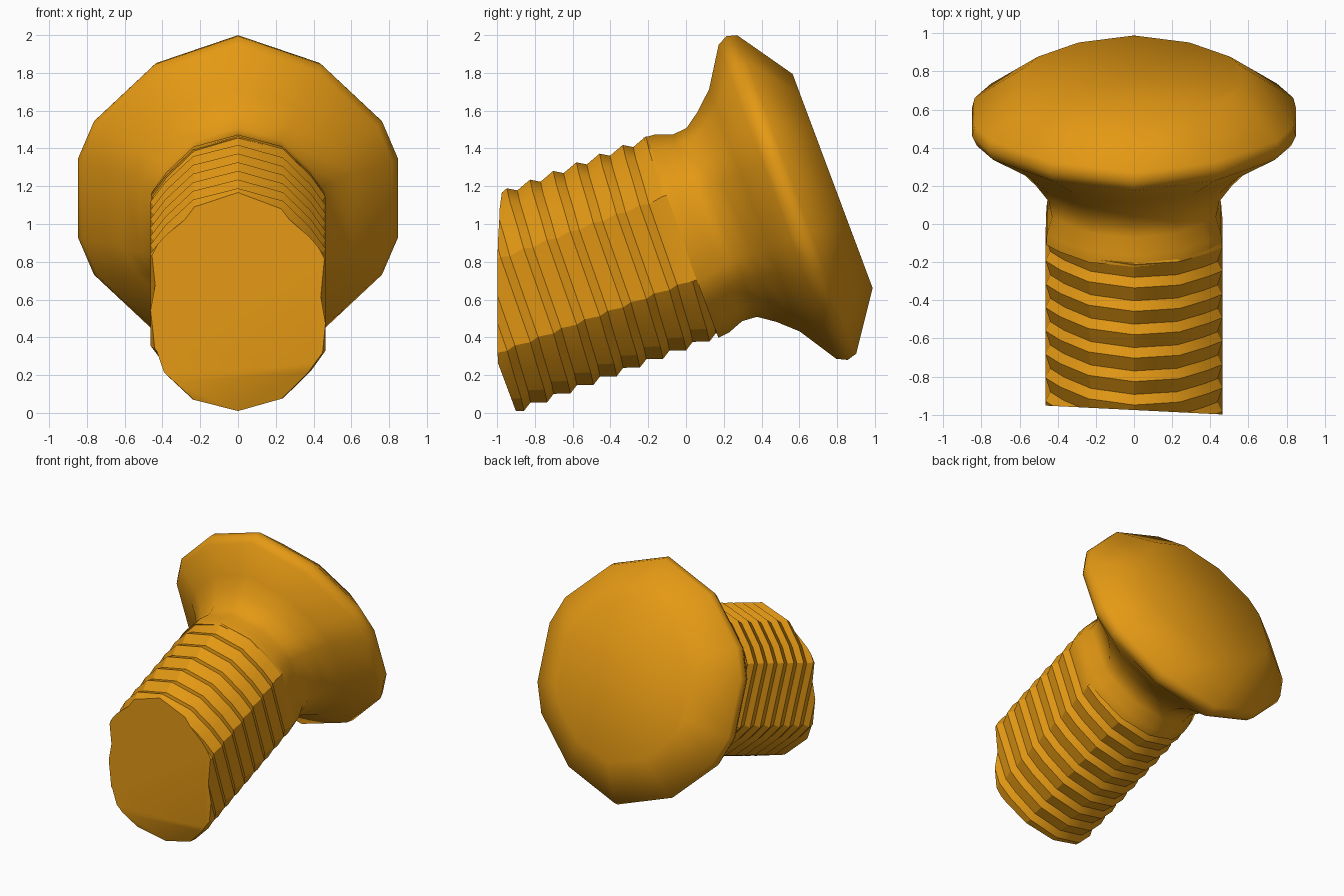
import bpy, bmesh, math
from mathutils import Vector

if "Cube" in bpy.data.objects:
    bpy.data.objects.remove(bpy.data.objects["Cube"])

ANG = math.radians(20.5)
D = Vector((0, math.cos(ANG), math.sin(ANG)))     # screw axis
N = Vector((0, -math.sin(ANG), math.cos(ANG)))    # across the axis, upward
CENTRE = 0.878


def mirror_section(quarter):
    """Quarter section (top to side) mirrored to a full 14-sided ring."""
    half = quarter + [(x, -n) for x, n in reversed(quarter)]
    return half + [(-x, n) for x, n in reversed(half[1:-1])]


SHANK = mirror_section([(0, 1), (.42, .88), (.68, .615), (.815, .42)])
HEAD = mirror_section([(0, 1), (.482, .825), (.833, .474), (.927, .241)])
COUNT = len(SHANK)


def point(s, r, j, blend=0.0):
    x = SHANK[j][0] * (1 - blend) + HEAD[j][0] * blend
    n = SHANK[j][1] * (1 - blend) + HEAD[j][1] * blend
    return D * s + N * (CENTRE + n * r) + Vector((x * r, 0, 0))


orange = bpy.data.materials.new("orange")
orange.diffuse_color = (0.78, 0.32, 0.007, 1)
orange.use_nodes = True
orange.node_tree.nodes["Principled BSDF"].inputs["Base Color"].default_value = orange.diffuse_color


def finish(bm, name, angle):
    bmesh.ops.recalc_face_normals(bm, faces=bm.faces)
    me = bpy.data.meshes.new(name)
    bm.to_mesh(me)
    bm.free()
    ob = bpy.data.objects.new(name, me)
    bpy.context.collection.objects.link(ob)
    me.materials.append(orange)
    bpy.ops.object.select_all(action='DESELECT')
    ob.select_set(True)
    bpy.context.view_layer.objects.active = ob
    bpy.ops.object.shade_smooth_by_angle(angle=math.radians(angle))


# head with flared neck
profile = [(.30, .565), (.36, .56), (.449, .527), (.53, .533), (.618, .595),
           (.715, .685), (.845, .888), (.90, .915), (.954, .90), (1.157, .605)]
bm = bmesh.new()
rings = []
for s, r in profile:
    blend = min(1, max(0, (s - .45) / .4))
    rings.append([bm.verts.new(point(s, r, j, blend)) for j in range(COUNT)])
for a, b in zip(rings, rings[1:]):
    for j in range(COUNT):
        k = (j + 1) % COUNT
        bm.faces.new((a[j], a[k], b[k], b[j]))
bm.faces.new(rings[-1])
bm.faces.new(rings[0])
finish(bm, "screw_head", 50)

# threaded shank: crest and valley lines wound as a helix
PITCH, TOP = .131, .32
lines = []
for turn in range(-12, 3):
    base = .314 + turn * PITCH
    lines += [(base, .568), (base + .048, .538)]
bm = bmesh.new()
grid = []
for s, r in lines:
    ring = []
    for j in range(COUNT):
        sj = s - PITCH * j / COUNT
        ring.append(bm.verts.new(point(min(sj, TOP), .562 if sj >= TOP else r, j)))
    grid.append(ring)
for i in range(2, len(grid) - 1):
    for j in range(COUNT):
        if j < COUNT - 1:
            quad = (grid[i][j], grid[i][j + 1], grid[i + 1][j + 1], grid[i + 1][j])
        else:
            quad = (grid[i][j], grid[i - 2][0], grid[i - 1][0], grid[i + 1][j])
        bm.faces.new(quad)
bmesh.ops.remove_doubles(bm, verts=bm.verts, dist=.0005)

# tip: steep slanted cut plus a square cut at the bottom
for co, no in ((Vector((0, -.975, .7)), Vector((-.05, -1, 0))),
               (D * -.84, -D)):
    res = bmesh.ops.bisect_plane(bm, geom=bm.verts[:] + bm.edges[:] + bm.faces[:],
                                 plane_co=co, plane_no=no, clear_outer=True)
    cut = [e for e in res['geom_cut'] if isinstance(e, bmesh.types.BMEdge)
           and e.is_valid and e.is_boundary]
    bmesh.ops.holes_fill(bm, edges=cut, sides=0)
finish(bm, "threaded_shank", 28)
